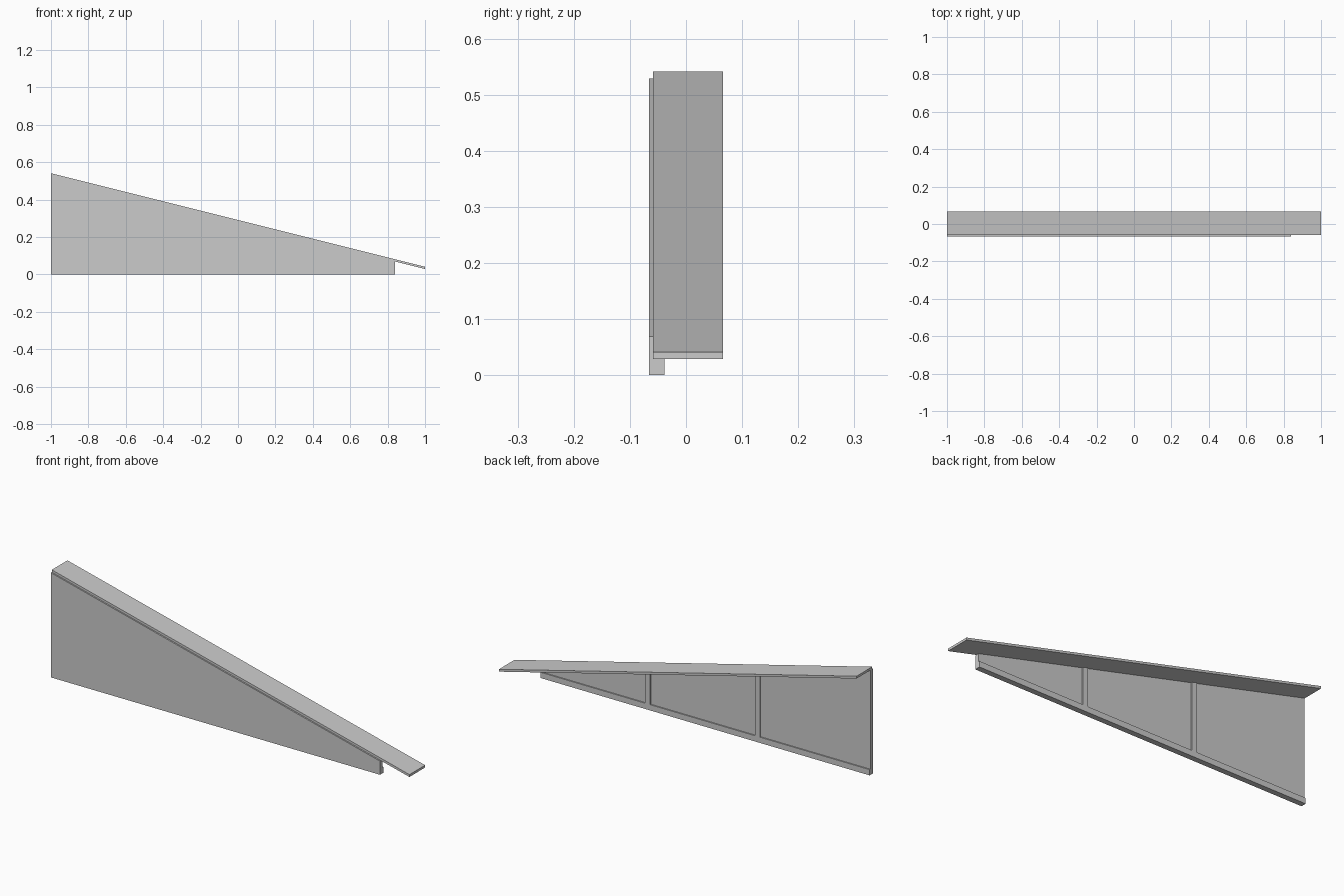
import bpy, bmesh

if "Cube" in bpy.data.objects:
    bpy.data.objects.remove(bpy.data.objects["Cube"])

SLOPE = 0.25


def underside(x):
    # height of the sloping plank's lower face
    return 0.029 + (1 - x) * SLOPE


def extrude_profile(name, profile, y0, y1):
    # extrude an x/z outline from y0 back to y1
    bm = bmesh.new()
    face = bm.faces.new([bm.verts.new((x, y0, z)) for x, z in profile])
    ext = bmesh.ops.extrude_face_region(bm, geom=[face])
    moved = [v for v in ext["geom"] if isinstance(v, bmesh.types.BMVert)]
    bmesh.ops.translate(bm, vec=(0, y1 - y0, 0), verts=moved)
    bmesh.ops.recalc_face_normals(bm, faces=bm.faces)
    mesh = bpy.data.meshes.new(name)
    bm.to_mesh(mesh)
    bm.free()
    obj = bpy.data.objects.new(name, mesh)
    bpy.context.collection.objects.link(obj)
    return obj


def under_slope(x0, x1, z0):
    # outline from z0 up to the plank
    return [(x0, z0), (x1, z0), (x1, underside(x1)), (x0, underside(x0))]


# sloping top plank
T = 0.012
extrude_profile("top_plank", [(-1, underside(-1)), (1, underside(1)),
                              (1, underside(1) + T), (-1, underside(-1) + T)],
                -0.059, 0.066)

# upright side panel
FRONT, PANEL_BACK, FRAME_BACK = -0.066, -0.044, -0.038
extrude_profile("side_panel", under_slope(-1, 0.84, 0), FRONT, PANEL_BACK)

# shallow rail along the bottom of the back
extrude_profile("bottom_rail", [(-1, 0), (0.84, 0), (0.84, 0.029), (-1, 0.029)],
                PANEL_BACK, FRAME_BACK)

# shallow ribs dividing the back into three bays
for i, x in enumerate((-0.387, 0.227)):
    extrude_profile(f"back_rib_{i + 1}", under_slope(x, x + 0.028, 0.029),
                    PANEL_BACK, FRAME_BACK)
